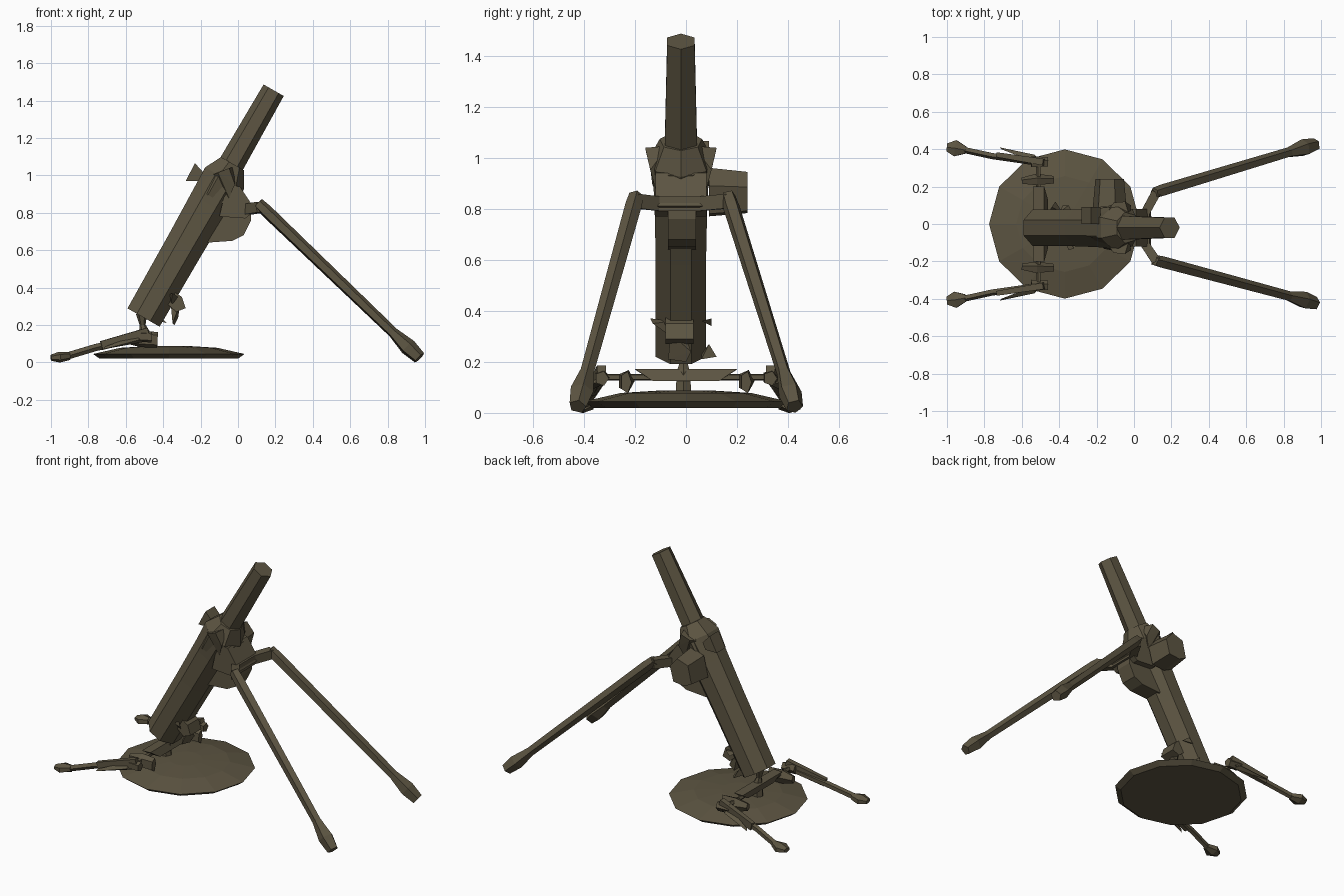
import bpy, bmesh, math
from mathutils import Vector as V

if "Cube" in bpy.data.objects:
    bpy.data.objects.remove(bpy.data.objects["Cube"])

olive = bpy.data.materials.new("olive drab")
olive.diffuse_color = (0.108, 0.09, 0.054, 1)
olive.use_nodes = True
olive.node_tree.nodes["Principled BSDF"].inputs["Base Color"].default_value = olive.diffuse_color


def finish(name, bm):
    bmesh.ops.recalc_face_normals(bm, faces=bm.faces)
    me = bpy.data.meshes.new(name)
    bm.to_mesh(me)
    bm.free()
    me.materials.append(olive)
    ob = bpy.data.objects.new(name, me)
    bpy.context.collection.objects.link(ob)
    return ob


def loft(name, path, sides=6, turn=0.5, up=(0, 0, 1)):
    """Faceted tube through stations (position, side radius, upright radius)."""
    bm = bmesh.new()
    rings = []
    pts = [V(p[0]) for p in path]
    for i, (_, a, b) in enumerate(path):
        t = (pts[min(i + 1, len(pts) - 1)] - pts[max(i - 1, 0)]).normalized()
        s = t.cross(V(up)).normalized()
        w = s.cross(t)
        ring = []
        for k in range(sides):
            g = math.tau * (k + turn) / sides
            ring.append(bm.verts.new(pts[i] + s * a * math.cos(g) + w * b * math.sin(g)))
        rings.append(ring)
    for r, q in zip(rings, rings[1:]):
        for k in range(sides):
            j = (k + 1) % sides
            bm.faces.new((r[k], r[j], q[j], q[k]))
    bm.faces.new(rings[0])
    bm.faces.new(rings[-1])
    return finish(name, bm)


def hull(name, points):
    bm = bmesh.new()
    for p in points:
        bm.verts.new(p)
    r = bmesh.ops.convex_hull(bm, input=bm.verts)
    bmesh.ops.delete(bm, geom=list({v for v in r["geom_interior"] if isinstance(v, bmesh.types.BMVert)}), context='VERTS')
    return finish(name, bm)


def slab(name, profile, y0, y1, inset=0.0):
    """Extruded x-z profile between two y values."""
    n = len(profile)
    cx, cz = sum(p[0] for p in profile) / n, sum(p[1] for p in profile) / n
    k = 1 - inset
    return hull(name, [(x, y0, z) for x, z in profile] +
                [(cx + (x - cx) * k, y1, cz + (z - cz) * k) for x, z in profile])


# Barrel axis: t along, u towards the bipod, y across
P0, D, N = V((-0.505, -0.02, 0.24)), V((0.497, 0, 0.868)), V((0.868, 0, -0.497))


def ax(t, u=0, y=0):
    return P0 + D * t + N * u + V((0, y, 0))


# Barrel
loft("lower_barrel", [(ax(0), .107, .107), (ax(.45), .107, .112), (ax(.7), .112, .118),
                      (ax(.86), .122, .122)], 8)
loft("collar", [(ax(.74), .115, .12), (ax(.86), .128, .125), (ax(.95), .085, .075)], 7, 0.25)
loft("upper_barrel", [(ax(.85), .075, .07), (ax(1.4), .062, .062)], 6, 0.5)

# Collar clamp lugs on both sides
for s in (-1, 1):
    hull("collar_lug", [ax(.82, -.08, s * .06), ax(.78, .08, s * .1), ax(.94, .02, s * .05),
                        ax(.92, .0, s * .14), ax(.87, -.04, s * .135), ax(.86, .07, s * .12)])

# Rear aiming block and side sight box
slab("rear_sight", [(-.28, .97), (-.23, 1.065), (-.18, 1.01), (-.2, .97)], 0.0, 0.09)
slab("side_sight", [(-.22, .80), (-.19, .93), (-.1, .96), (-.04, .89), (-.07, .78), (-.16, .77)], .09, .24, .15)

# Bracket under the barrel
slab("lower_bracket", [(-.17, .64), (-.03, .65), (.03, .68), (.07, .76), (.07, .83), (-.1, .85), (-.2, .7)], -.07, .04)
slab("upper_bracket", [(-.1, .78), (.04, .77), (.09, .81), (.07, .85), (.01, .94), (-.06, .95)], -.12, .08)

# Yoke
loft("bipod_yoke", [((.12, -.2, .83), .035, .04), ((.06, -.11, .82), .035, .04),
                    ((.06, .06, .82), .035, .04), ((.12, .17, .83), .035, .04)], 4, 0.5)

# Bipod legs with flared feet
for side, y0 in ((-1, -.195), (1, .165)):
    a, b = V((.11, y0, .85)), V((.97, side * .425, .025))
    loft("bipod_leg", [(a, .03, .03), (a.lerp(b, .05), .034, .034), (a.lerp(b, .85), .028, .028)], 5)
    loft("bipod_foot", [(a.lerp(b, .82), .025, .025), (a.lerp(b, .93), .048, .045),
                        (b, .035, .035)], 5)

# Base plate: shallow faceted dish
bm = bmesh.new()
rows = []
for r, z in ((.37, .02), (.405, .045), (.26, .078), (.1, .088)):
    rows.append([bm.verts.new((-.37 + r * math.cos(math.tau * k / 12 + math.pi),
                               r * .985 * math.sin(math.tau * k / 12 + math.pi), z)) for k in range(12)])
for p, q in zip(rows, rows[1:]):
    for k in range(12):
        bm.faces.new((p[k], p[(k + 1) % 12], q[(k + 1) % 12], q[k]))
bm.faces.new(rows[0])
bm.faces.new(rows[-1])
finish("base_plate", bm)

# Breech pin, socket and cross bar
loft("breech_pin", [((-.5, -.01, .08), .035, .035), ((-.5, -.01, .16), .03, .03),
                    ((-.51, -.01, .2), .016, .016), ((-.515, -.01, .26), .035, .03)], 6, up=(1, 0, 0))
hull("cross_bar", [(x, s * y, z) for s in (-1, 1)
                   for x, y, z in ((-.54, .2, .17), (-.48, .2, .172), (-.53, .13, .125), (-.46, .13, .125))])
loft("hinge_rod", [((-.51, -.35, .14), .014, .014), ((-.51, .35, .14), .014, .014)], 5)

# Firing grip at the base of the barrel, with knobs
slab("grip_block", [(-.41, .34), (-.36, .39), (-.3, .35), (-.28, .29), (-.33, .27)], -.08, .03)
hull("grip_lever", [(-.36, -.01, .32), (-.31, -.06, .31), (-.35, -.07, .21), (-.32, .02, .24), (-.34, -.0, .2)])
hull("grip_flap", [(-.36, -.06, .3), (-.35, -.14, .37), (-.32, -.13, .35), (-.38, -.05, .36)])
hull("side_knob", [(-.46, .06, .23), (-.42, .12, .22), (-.44, .09, .27), (-.38, .06, .21)])
hull("side_catch", [(-.4, .06, .36), (-.35, .1, .37), (-.38, .1, .34), (-.33, .06, .36)])

# Trailing handles on both sides of the plate
for s in (-1, 1):
    loft("hinge_clamp", [((-.6, s * .23, .125), .018, .025), ((-.52, s * .235, .125), .034, .045),
                         ((-.43, s * .235, .12), .022, .045)], 5)
    loft("hinge_end", [((-.55, s * .33, .14), .032, .03), ((-.46, s * .33, .135), .028, .03)], 5)
    loft("handle_plate", [((-.73, s * .37, .09), .018, .034), ((-.48, s * .33, .158), .025, .04)], 4)
    loft("handle_rod", [((-.48, s * .325, .14), .018, .018), ((-.76, s * .365, .08), .018, .02),
                        ((-.92, s * .4, .032), .018, .02)], 5)
    loft("handle_knob", [((-1.0, s * .41, .025), .025, .016), ((-.955, s * .405, .028), .05, .029),
                         ((-.9, s * .395, .035), .022, .022)], 6)
    hull("handle_blade", [(-.72, s * .41, .07), (-.71, s * .4, .085), (-.53, s * .33, .15),
                          (-.53, s * .37, .12), (-.5, s * .33, .11)])
